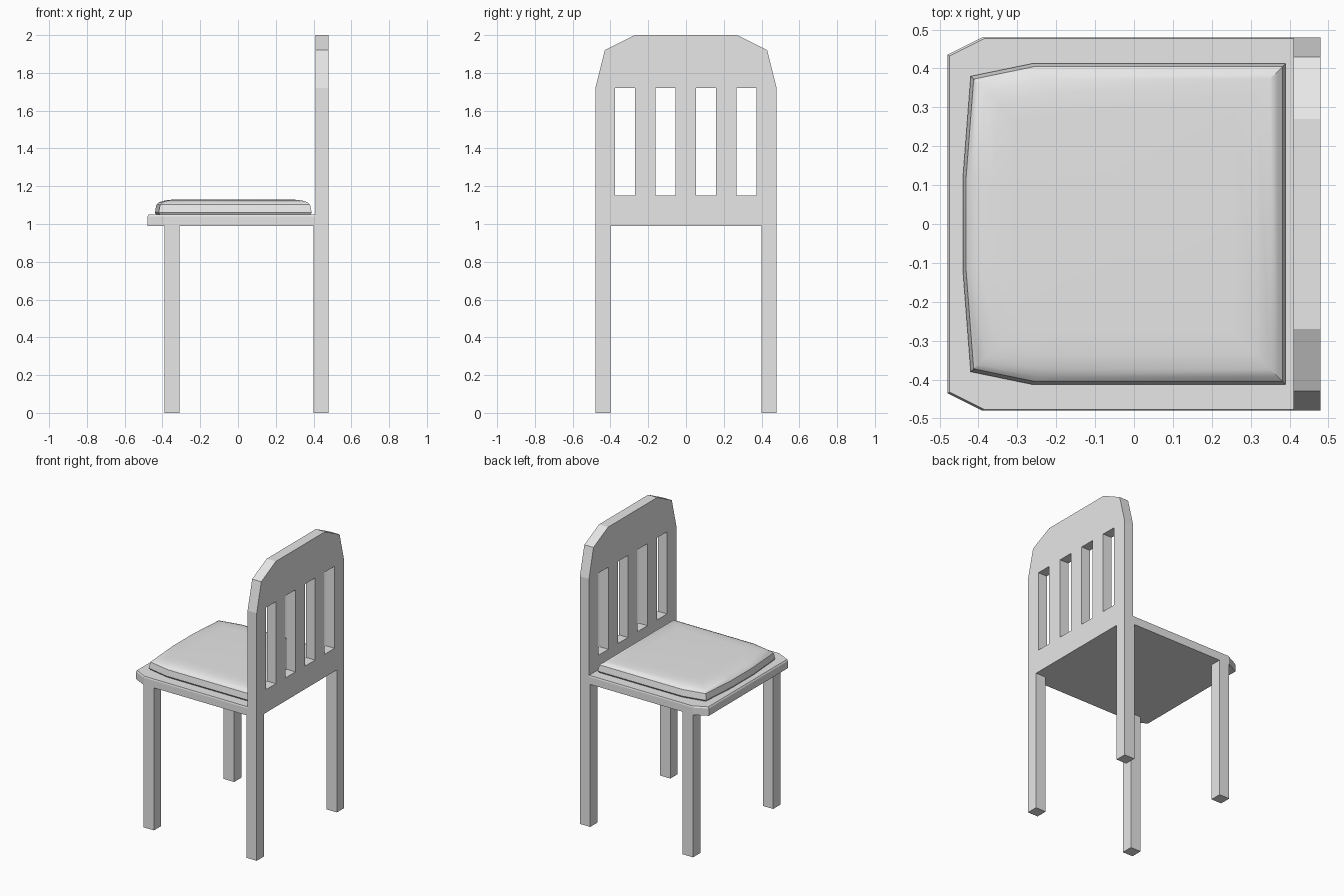
import bpy
import bmesh
import math

cube = bpy.data.objects.get("Cube")
if cube:
    bpy.data.objects.remove(cube)

grey = bpy.data.materials.new("light_grey")
grey.use_nodes = True
grey.diffuse_color = (0.8, 0.8, 0.8, 1)
grey.node_tree.nodes["Principled BSDF"].inputs["Base Color"].default_value = (0.8, 0.8, 0.8, 1)


def make_object(name, bm):
    bmesh.ops.recalc_face_normals(bm, faces=bm.faces)
    mesh = bpy.data.meshes.new(name)
    bm.to_mesh(mesh)
    bm.free()
    mesh.materials.append(grey)
    obj = bpy.data.objects.new(name, mesh)
    bpy.context.collection.objects.link(obj)
    return obj


def loft(name, rings):
    """Skin a stack of equal-length point rings and cap both ends."""
    bm = bmesh.new()
    loops = [[bm.verts.new(p) for p in ring] for ring in rings]
    n = len(loops[0])
    for low, high in zip(loops, loops[1:]):
        for i in range(n):
            j = (i + 1) % n
            bm.faces.new((low[i], low[j], high[j], high[i]))
    bm.faces.new(loops[0][::-1])
    bm.faces.new(loops[-1])
    return make_object(name, bm)


def box(name, x0, x1, y0, y1, z0, z1):
    outline = [(x0, y0), (x1, y0), (x1, y1), (x0, y1)]
    return loft(name, [[(x, y, z) for x, y in outline] for z in (z0, z1)])


def mirrored(half):
    """Complete an outline by reflecting its second half across y = 0."""
    return half + [(a, -y) for a, y in reversed(half)]


# Four square legs
for side, s in (("left", 1), ("right", -1)):
    y0, y1 = sorted((0.40 * s, 0.48 * s))
    box("front_leg_" + side, -0.39, -0.31, y0, y1, 0, 0.99)
    box("rear_leg_" + side, 0.40, 0.48, y0, y1, 0, 0.99)

# Seat board with clipped front corners and a slight taper
board = mirrored([(0.41, 0.48), (-0.39, 0.48), (-0.48, 0.435)])
loft("seat", [[(x if x > 0 else x + t, y * (1 - t), z) for x, y in board]
              for z, t in ((0.99, 0), (1.04, 0), (1.05, 0.006))])

# Backrest panel, with slots cut between the slats
panel = mirrored([(0.99, 0.48), (1.72, 0.48), (1.92, 0.43), (2.0, 0.27)])
backrest = loft("backrest", [[(x, y, z) for z, y in panel] for x in (0.41, 0.48)])
for i in range(4):
    y = -0.323 + i * 0.2145
    cutter = box("slot_cutter", 0.3, 0.6, y - 0.054, y + 0.054, 1.15, 1.72)
    cutter.hide_render = True
    mod = backrest.modifiers.new("slot", "BOOLEAN")
    mod.operation = "DIFFERENCE"
    mod.solver = "EXACT"
    mod.object = cutter
    bpy.context.view_layer.objects.active = backrest
    bpy.ops.object.modifier_apply(modifier=mod.name)
    bpy.data.objects.remove(cutter)

# Cushion: sloped rim and a softly domed top
pad = mirrored([(0.39, 0.413), (-0.26, 0.413), (-0.42, 0.38), (-0.44, 0.12)])
levels = [(1.05, 0.006), (1.06, 0), (1.102, 0.008), (1.113, 0.02),
          (1.122, 0.04), (1.128, 0.075), (1.13, 0.13)]
cx = -0.025
cushion = loft("cushion", [[(cx + (x - cx) * (1 - t / 0.41), y * (1 - t / 0.41), z)
                            for x, y in pad] for z, t in levels])
bpy.ops.object.select_all(action="DESELECT")
cushion.select_set(True)
bpy.context.view_layer.objects.active = cushion
bpy.ops.object.shade_smooth_by_angle(angle=math.radians(30))
